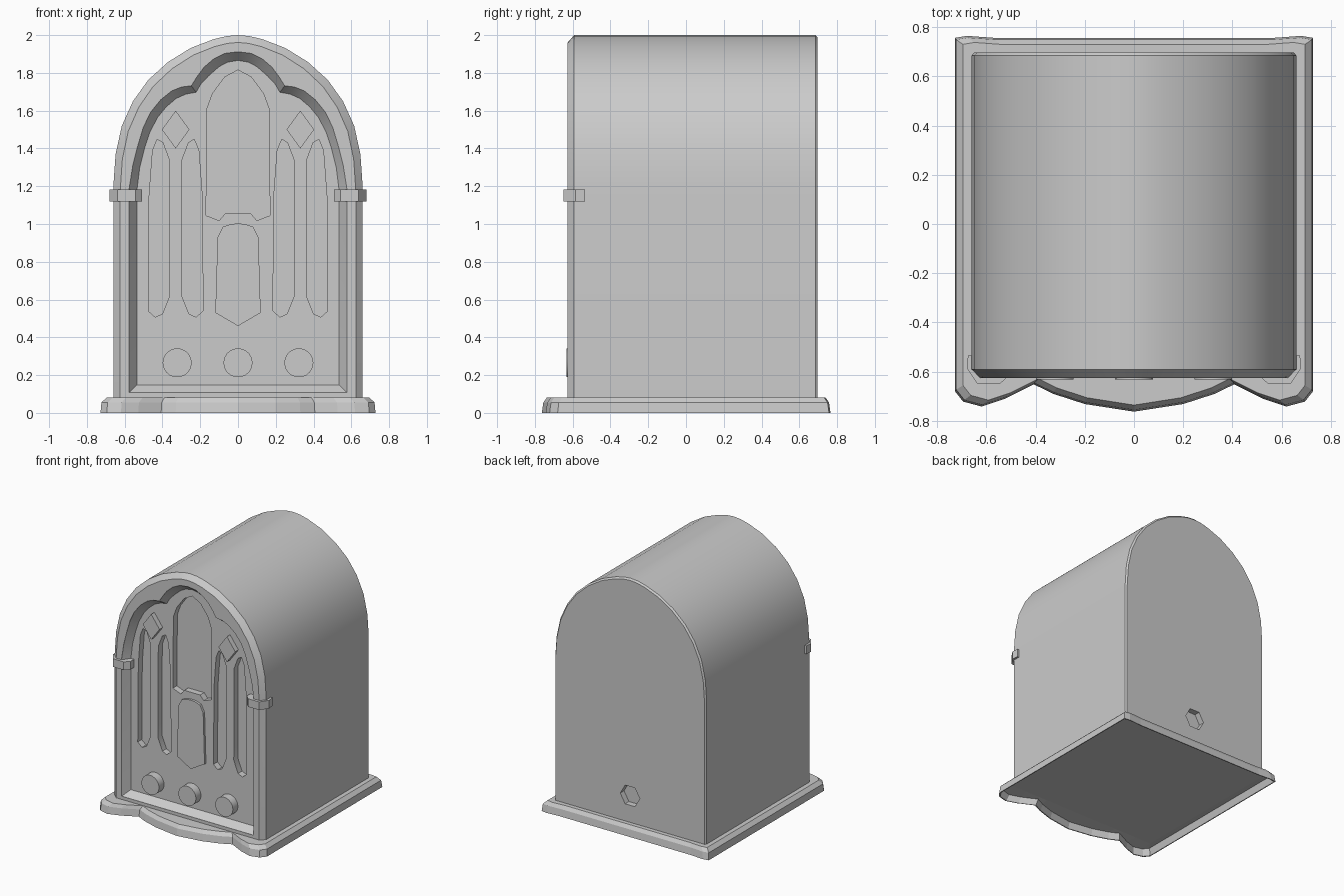
import bpy, bmesh, math

if "Cube" in bpy.data.objects:
    bpy.data.objects.remove(bpy.data.objects["Cube"])


def mirrored(half):
    """Close a half outline across x = 0."""
    return half + [(-x, v) for x, v in reversed(half) if abs(x) > 1e-6]


def loft(name, rings, smooth=False):
    """Skin equal-length rings of 3D points and cap both ends."""
    bm = bmesh.new()
    rows = [[bm.verts.new(p) for p in ring] for ring in rings]
    n = len(rows[0])
    for a, b in zip(rows, rows[1:]):
        for i in range(n):
            j = (i + 1) % n
            bm.faces.new((a[i], a[j], b[j], b[i]))
    bm.faces.new(rows[0])
    bm.faces.new(rows[-1])
    bmesh.ops.remove_doubles(bm, verts=bm.verts, dist=1e-5)
    bmesh.ops.recalc_face_normals(bm, faces=bm.faces)
    mesh = bpy.data.meshes.new(name)
    bm.to_mesh(mesh)
    bm.free()
    obj = bpy.data.objects.new(name, mesh)
    bpy.context.collection.objects.link(obj)
    if smooth:
        smooth_edges(obj)
    return obj


def activate(obj):
    bpy.ops.object.select_all(action='DESELECT')
    obj.select_set(True)
    bpy.context.view_layer.objects.active = obj


def smooth_edges(obj):
    activate(obj)
    bpy.ops.object.shade_smooth_by_angle(angle=math.radians(25))


def at_y(pts, y):
    return [(x, y, z) for x, z in pts]


def plate(name, pts, y0, y1, smooth=False):
    """Extrude a front-view outline between two depths."""
    return loft(name, [at_y(pts, y0), at_y(pts, y1)], smooth)


def cut(target, cutter):
    """Subtract a helper solid and discard it."""
    cutter.hide_render = True
    mod = target.modifiers.new("cut", 'BOOLEAN')
    mod.operation = 'DIFFERENCE'
    mod.solver = 'EXACT'
    mod.object = cutter
    activate(target)
    bpy.ops.object.modifier_apply(modifier=mod.name)
    bpy.data.objects.remove(cutter, do_unlink=True)


def disc(x, z, r, n, turn=0.0):
    return [(x + r * math.cos(turn + i * math.tau / n), z + r * math.sin(turn + i * math.tau / n))
            for i in range(n)]


PANEL, FLOOR = -0.57, -0.52

# Arched cabinet with bevelled front and back edges
arch = mirrored([(0.66, 0.055), (0.66, 1.20), (0.648, 1.37), (0.615, 1.52), (0.556, 1.65),
                 (0.475, 1.763), (0.37, 1.858), (0.25, 1.932), (0.13, 1.978), (0.06, 1.995), (0, 2.0)])


def shrunk(sx, sz):
    return [(x * sx, 0.055 + (z - 0.055) * sz) for x, z in arch]


cabinet = loft("cabinet", [at_y(shrunk(0.945, 0.98), -0.627), at_y(arch, -0.592),
                           at_y(arch, 0.685), at_y(shrunk(0.985, 0.994), 0.697)])

# Three-lobed opening with splayed sides
lip = mirrored([(0.576, 0.107), (0.576, 1.19), (0.557, 1.31), (0.532, 1.41), (0.502, 1.51),
                (0.464, 1.59), (0.41, 1.657), (0.35, 1.705), (0.30, 1.725), (0.247, 1.732),
                (0.217, 1.78), (0.18, 1.83), (0.13, 1.873), (0.07, 1.903), (0, 1.912)])
inner = mirrored([(0.535, 0.148), (0.535, 1.18), (0.52, 1.30), (0.495, 1.40), (0.465, 1.49),
                  (0.425, 1.565), (0.38, 1.62), (0.327, 1.665), (0.275, 1.688), (0.222, 1.697),
                  (0.197, 1.74), (0.155, 1.785), (0.10, 1.833), (0.055, 1.857), (0, 1.866)])
cut(cabinet, loft("opening", [at_y(lip, -0.7), at_y(lip, -0.626), at_y(inner, PANEL)]))

# Recessed dial window
dial = mirrored([(0, 1.055), (0.069, 1.055), (0.10, 1.018), (0.169, 1.045), (0.164, 1.61),
                 (0.135, 1.69), (0.07, 1.778), (0, 1.815)])
cut(cabinet, plate("dial_cutter", dial, -0.7, FLOOR))

# Four tall grille slots, in mirrored pairs
slot = [(-0.145, 0.54), (-0.108, 0.507), (-0.07, 0.525), (-0.032, 0.62), (-0.034, 1.34),
        (-0.068, 1.43), (-0.098, 1.448), (-0.122, 1.39), (-0.14, 1.15)]
for cx in (-0.33, 0.33):
    for s in (-1, 1):
        cut(cabinet, plate("slot_cutter", [(cx + s * x, z) for x, z in slot], -0.7, FLOOR))

# Hexagonal cable hole in the back
cut(cabinet, plate("cable_hole_cutter", disc(0, 0.29, 0.085, 6), 0.65, 0.8))
smooth_edges(cabinet)

# Raised shield, diamonds and knobs on the front panel
shield = mirrored([(0, 0.46), (0.12, 0.53), (0.108, 0.93), (0.08, 0.985), (0.035, 1.0), (0, 1.003)])
plate("shield_plate", shield, -0.588, PANEL + 0.01)
for x in (-0.33, 0.33):
    diamond = [(x - 0.073, 1.5), (x, 1.4), (x + 0.073, 1.5), (x, 1.6)]
    plate("diamond_ornament", diamond, -0.61, PANEL + 0.01)
for x in (-0.322, 0, 0.322):
    plate("knob", disc(x, 0.265, 0.077, 18), -0.633, PANEL + 0.01, smooth=True)

# Clasps wrapping the front corners
clasp = [(0.507, -0.56), (0.507, -0.615), (0.543, -0.648), (0.638, -0.648),
         (0.68, -0.585), (0.675, -0.535), (0.6, -0.535)]
for s in (-1, 1):
    loft("corner_clasp", [[(s * x, y, z) for x, y in clasp] for z in (1.118, 1.182)])

# Plinth with scalloped front, chamfered top edge and hollow underside
outline = mirrored([(0, -0.763), (0.2, -0.732), (0.33, -0.69), (0.407, -0.652), (0.528, -0.712),
                    (0.62, -0.742), (0.695, -0.722), (0.728, -0.68), (0.728, 0.757), (0.68, 0.765),
                    (0.57, 0.757)])
rim = [(max(-0.665, min(0.665, x)), max(-0.61, min(0.7, y))) for x, y in outline]
layers = [(rim, 1, 1, 0.055), (outline, 0.965, 0.97, 0.05), (outline, 0.99, 0.99, 0),
          (outline, 1, 1, 0), (outline, 0.993, 0.99, 0.055), (outline, 0.955, 0.965, 0.082)]
loft("plinth", [[(x * sx, y * sy, z) for x, y in pts] for pts, sx, sy, z in layers])
